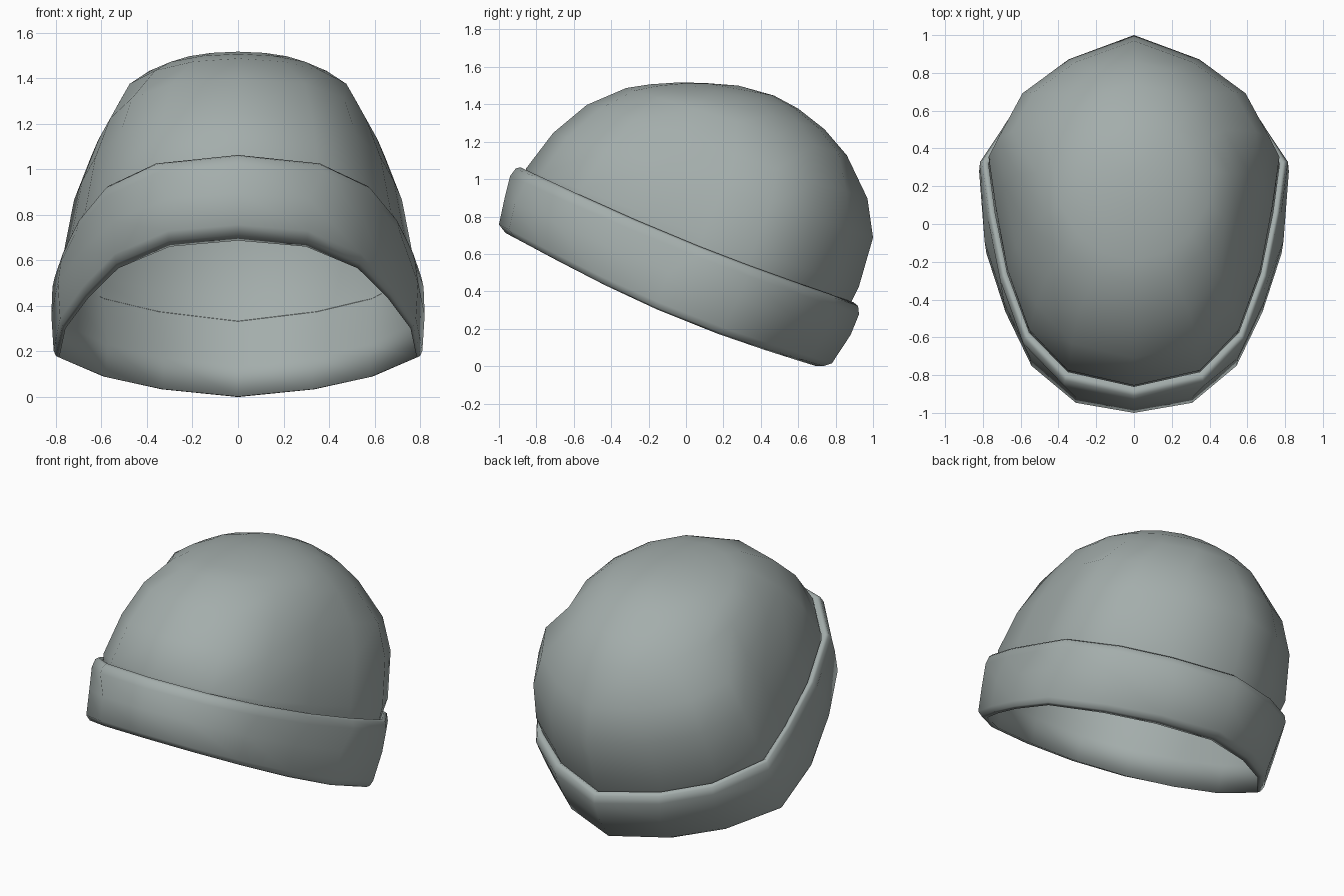
import bpy, bmesh, math

if "Cube" in bpy.data.objects:
    bpy.data.objects.remove(bpy.data.objects["Cube"])

# Half outlines from front to back: (share of half width, share of depth)
LOW = [(0, 0), (.38, .03), (.67, .14), (.84, .30), (.965, .475),
       (1, .675), (.74, .83), (.42, .935), (0, 1)]
LIP = [(0, 0), (.455, .045), (.72, .165), (.87, .345), (.955, .53),
       (1, .68), (.765, .835), (.45, .93), (0, 1)]
HIGH = [(0, 0), (.455, .045), (.72, .165), (.87, .345), (.95, .53),
        (1, .68), (.82, .82), (.48, .925), (0, 1)]
ROUND = [((math.sin(a)), (1 - math.cos(a)) / 2)
         for a in (math.pi * i / 8 for i in range(9))]
ROUND[8] = (0, 1)

knit = bpy.data.materials.new("grey_knit")
knit.diffuse_color = (0.37, 0.42, 0.41, 1)
knit.use_nodes = True
knit.node_tree.nodes["Principled BSDF"].inputs["Base Color"].default_value = knit.diffuse_color


def ring(bm, outline, front, back, width, sag=0.0):
    """Tilted 16-sided ring between a front and a back point (y, z)."""
    def point(u, v, side):
        y = front[0] + (back[0] - front[0]) * v
        z = front[1] + (back[1] - front[1]) * v - sag * math.sin(math.pi * v)
        return bm.verts.new((side * width * u, y, z))
    right = [point(u, v, 1) for u, v in outline]
    left = [point(u, v, -1) for u, v in outline[1:-1]]
    return right + left[::-1]


def bridge(bm, a, b):
    n = len(a)
    for i in range(n):
        j = (i + 1) % n
        bm.faces.new((a[i], a[j], b[j], b[i]))


def finish(bm, name):
    mesh = bpy.data.meshes.new(name)
    bm.to_mesh(mesh)
    bm.free()
    mesh.materials.append(knit)
    mesh.shade_smooth()
    bpy.context.collection.objects.link(bpy.data.objects.new(name, mesh))


# Domed crown, from the hem hidden in the cuff up to the top point
HEM = (LIP, (-.85, 1.01), (.865, .31), .765, .03)
bm = bmesh.new()
rings = [ring(bm, *r) for r in (
    HEM,
    (HIGH, (-.855, 1.06), (.925, .43), .77, .02),
    (HIGH, (-.71, 1.25), (1.0, .69), .72),
    (HIGH, (-.53, 1.40), (.97, .90), .645),
    (ROUND, (-.32, 1.49), (.86, 1.13), .515),
    (ROUND, (-.19, 1.51), (.74, 1.27), .42),
    (ROUND, (-.04, 1.52), (.60, 1.38), .305),
    (ROUND, (.10, 1.517), (.47, 1.45), .165),
)]
for a, b in zip(rings, rings[1:]):
    bridge(bm, a, b)
top = bm.verts.new((0, .28, 1.503))
last = rings[-1]
for i in range(len(last)):
    bm.faces.new((last[i], last[(i + 1) % len(last)], top))
finish(bm, "crown")

# Folded cuff: inner wall, lower edge, outer wall and rounded lip
bm = bmesh.new()
rings = [ring(bm, *r) for r in (
    HEM,
    (LOW, (-.875, .84), (.77, .14), .775, .05),
    (LOW, (-.915, .69), (.69, .005), .785, .06),
    (LOW, (-.965, .715), (.735, .003), .80, .06),
    (LOW, (-1.0, .76), (.78, .018), .81, .06),
    (LOW, (-.97, .90), (.88, .17), .82, .05),
    (LIP, (-.94, 1.02), (.925, .28), .815, .035),
    (LIP, (-.91, 1.06), (.92, .325), .805, .035),
    (LIP, (-.885, 1.066), (.895, .345), .79, .035),
    (LIP, (-.86, 1.045), (.875, .335), .77, .035),
)]
for a, b in zip(rings, rings[1:]):
    bridge(bm, b, a)
finish(bm, "cuff")

# Settle the lowest point on the floor
low = min(v.co.z for v in bpy.data.objects["cuff"].data.vertices)
for ob in bpy.data.objects:
    for v in ob.data.vertices:
        v.co.z -= low
